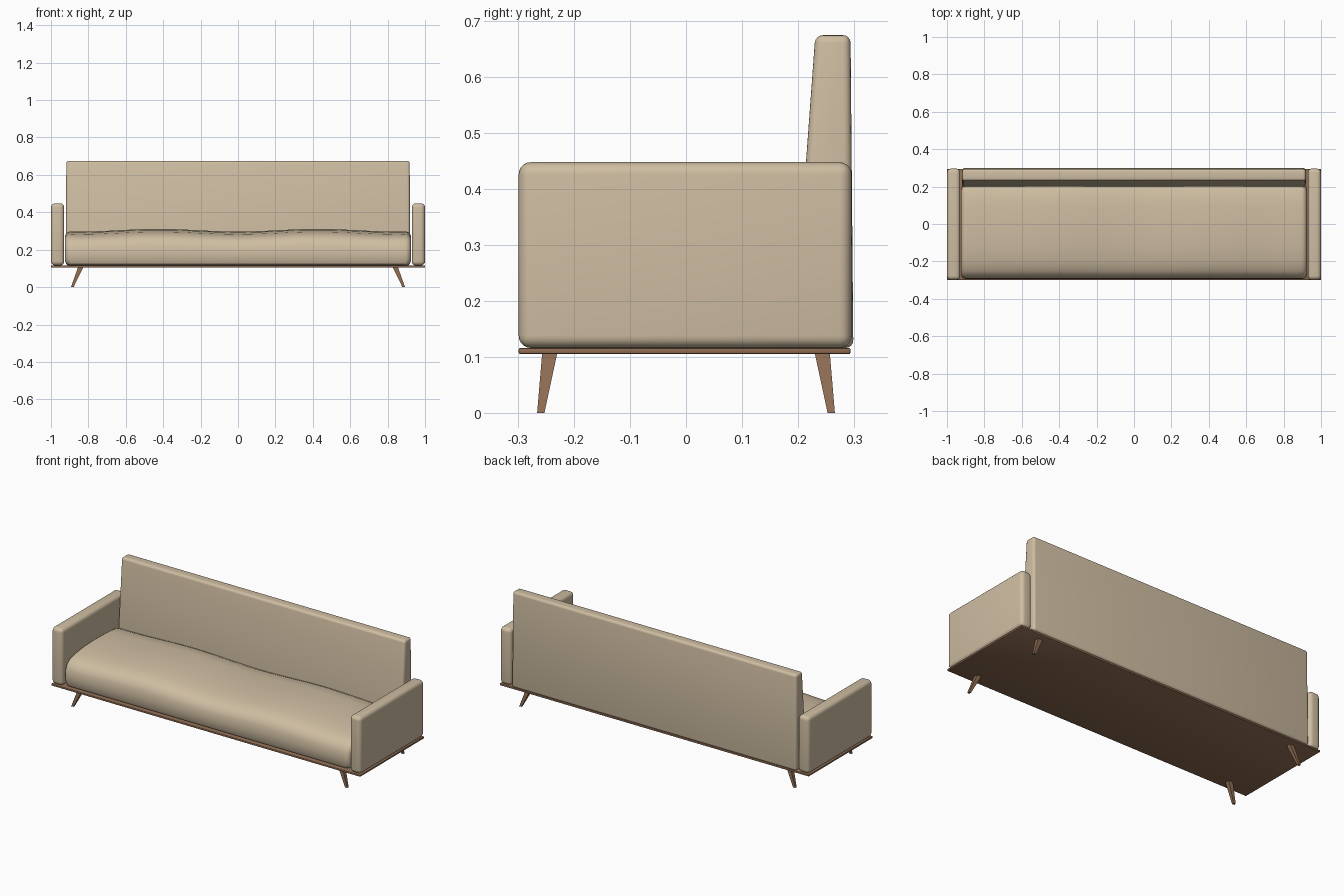
import bpy, bmesh, math
from mathutils import Vector

if "Cube" in bpy.data.objects:
    bpy.data.objects.remove(bpy.data.objects["Cube"])


def material(name, rgb):
    m = bpy.data.materials.new(name)
    m.diffuse_color = (*rgb, 1)
    m.use_nodes = True
    m.node_tree.nodes["Principled BSDF"].inputs["Base Color"].default_value = m.diffuse_color
    return m


fabric = material("beige fabric", (0.62, 0.51, 0.36))
wood = material("brown wood", (0.27, 0.15, 0.085))


def finish(name, bm, mat, bevel=0, segments=4, smooth=True):
    bmesh.ops.recalc_face_normals(bm, faces=bm.faces[:])
    if bevel:
        bmesh.ops.bevel(bm, geom=bm.edges[:], offset=bevel, segments=segments,
                        profile=0.5, affect='EDGES')
    me = bpy.data.meshes.new(name)
    bm.to_mesh(me)
    bm.free()
    me.materials.append(mat)
    ob = bpy.data.objects.new(name, me)
    bpy.context.collection.objects.link(ob)
    if smooth:
        bpy.ops.object.select_all(action='DESELECT')
        ob.select_set(True)
        bpy.context.view_layer.objects.active = ob
        bpy.ops.object.shade_smooth_by_angle(angle=math.radians(40))
    return ob


def block(name, low, high, mat, bevel, segments=4, smooth=True):
    """Tapered box between two rectangles (x0, x1, y0, y1, z)."""
    bm = bmesh.new()
    rings = []
    for x0, x1, y0, y1, z in (low, high):
        rings.append([bm.verts.new(p) for p in
                      ((x0, y0, z), (x1, y0, z), (x1, y1, z), (x0, y1, z))])
    a, b = rings
    bm.faces.new(a)
    bm.faces.new(b)
    for i in range(4):
        j = (i + 1) % 4
        bm.faces.new((a[i], a[j], b[j], b[i]))
    return finish(name, bm, mat, bevel, segments, smooth)


# Thin base board
block("base_board", (-1, 1, -0.299, 0.294, 0.105), (-1, 1, -0.299, 0.294, 0.116),
      wood, 0.003, 2)

# Backrest, thinner towards the top
block("backrest", (-0.92, 0.92, 0.19, 0.299, 0.116), (-0.918, 0.918, 0.231, 0.294, 0.675),
      fabric, 0.014)

# Armrests and splayed legs, mirrored left and right
for side, s in (("left", -1), ("right", 1)):
    xs = sorted((s * 0.929, s * 1.0))
    block(side + "_armrest", (*xs, -0.299, 0.296, 0.116), (*xs, -0.299, 0.296, 0.448),
          fabric, 0.022, 5)
    for end, t in (("front", -1), ("back", 1)):
        foot = (*sorted((s * 0.879, s * 0.893)), *sorted((t * 0.253, t * 0.266)), 0)
        top = (*sorted((s * 0.827, s * 0.855)), *sorted((t * 0.23, t * 0.257)), 0.107)
        block(f"{end}_{side}_leg", foot, top, wood, 0, smooth=False)

# Seat cushion: a soft profile (y, height fraction) lofted along x with two gentle humps
profile = [(-0.265, 0), (-0.283, .04), (-0.292, .15), (-0.295, .35), (-0.291, .55),
           (-0.278, .72), (-0.25, .84), (-0.2, .92), (-0.12, .975), (-0.02, 1),
           (0.1, .985), (0.17, .95), (0.2, .88), (0.207, .75), (0.207, .1), (0.195, 0)]
R, HALF = 0.03, 0.925
stations = []
for i in range(6):                       # rounded end
    a = math.pi / 2 * i / 5
    stations.append((-HALF + R * (1 - math.sin(a)) * 1.0, R * (1 - math.cos(a))))
stations = sorted(stations)
inner = HALF - R
right = [(-x, d) for x, d in reversed(stations)]
middle = [(-inner + 2 * inner * i / 40, 0) for i in range(1, 40)]
bm = bmesh.new()
rings = []
for x, d in stations + middle + right:
    h = 0.304 - 0.007 * math.cos(2 * math.pi * x / 0.85) - 0.116
    # stations store the quarter circle; d is how far the outline shrinks
    ky, kz = 1 - d / 0.25, 1 - d / (h / 2)
    rings.append([bm.verts.new((x, -0.044 + (y + 0.044) * ky,
                                0.116 + h / 2 + (v - 0.5) * h * kz))
                  for y, v in profile])
n = len(profile)
for a, b in zip(rings, rings[1:]):
    for i in range(n):
        j = (i + 1) % n
        bm.faces.new((a[i], a[j], b[j], b[i]))
bm.faces.new(rings[0])
bm.faces.new(rings[-1])
finish("seat_cushion", bm, fabric)
